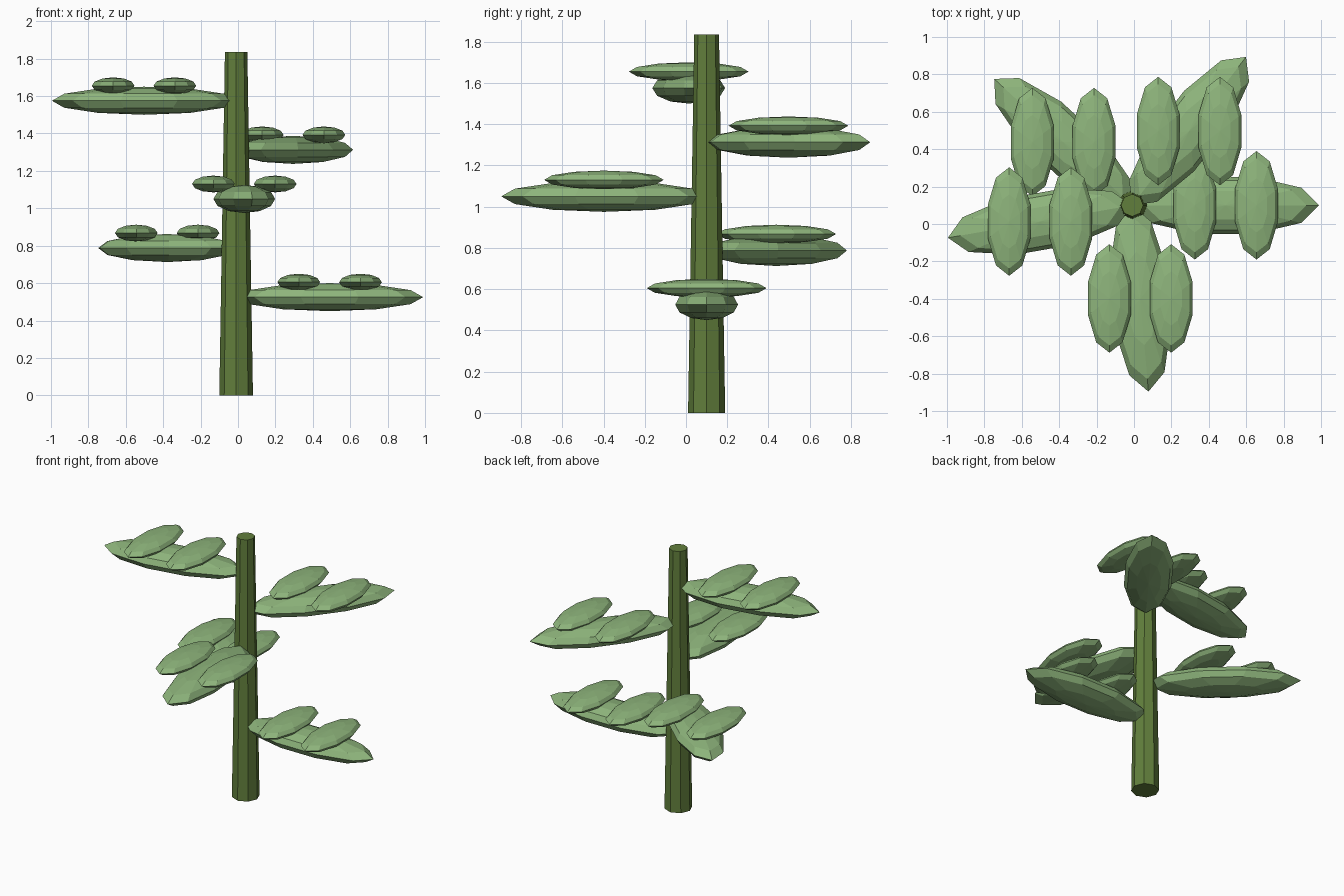
import bpy, bmesh, math
from mathutils import Matrix

if "Cube" in bpy.data.objects:
    bpy.data.objects.remove(bpy.data.objects["Cube"])


def material(name, rgb):
    m = bpy.data.materials.new(name)
    m.diffuse_color = (*rgb, 1)
    m.use_nodes = True
    m.node_tree.nodes["Principled BSDF"].inputs["Base Color"].default_value = m.diffuse_color
    return m


BARK = material("bark green", (0.12, 0.21, 0.045))
LEAF = material("leaf green", (0.27, 0.46, 0.20))
CX, CY = -0.01, 0.1          # stem axis


def add(name, bm, mat):
    me = bpy.data.meshes.new(name)
    bm.to_mesh(me)
    bm.free()
    me.materials.append(mat)
    ob = bpy.data.objects.new(name, me)
    bpy.context.collection.objects.link(ob)
    return ob


def leaf(name, loc, size, angle=0.0):
    """Flat faceted ellipsoid whose long axis is local x."""
    bm = bmesh.new()
    bmesh.ops.create_uvsphere(bm, u_segments=10, v_segments=6, radius=1)
    # keep a ring vertex exactly on the long axis
    ring = max(bm.verts, key=lambda v: v.co.x - abs(v.co.z))
    bm.transform(Matrix.Rotation(-math.atan2(ring.co.y, ring.co.x), 4, 'Z'))
    bm.transform(Matrix.Diagonal((*size, 1)))
    ob = add(name, bm, LEAF)
    ob.location = loc
    ob.rotation_euler.z = angle


# Tapered stem
bm = bmesh.new()
bmesh.ops.create_cone(bm, cap_ends=True, segments=8, radius1=0.09,
                      radius2=0.06, depth=1.835)
add("stem", bm, BARK).location = (CX, CY, 1.835 / 2)

# Spiralling branches, each with two leaflets resting on it
for i in range(5):
    a = math.radians(137.5 * i)
    x, y = CX + 0.5 * math.cos(a), CY + 0.5 * math.sin(a)
    z = 0.525 + 0.2625 * i
    leaf(f"branch_pad_{i + 1}", (x, y, z), (0.5, 0.16, 0.075), a)
    for side, dx in (("left", -0.165), ("right", 0.165)):
        leaf(f"leaflet_{side}_{i + 1}", (x + dx, y, z + 0.08),
             (0.29, 0.12, 0.045), math.pi / 2)
